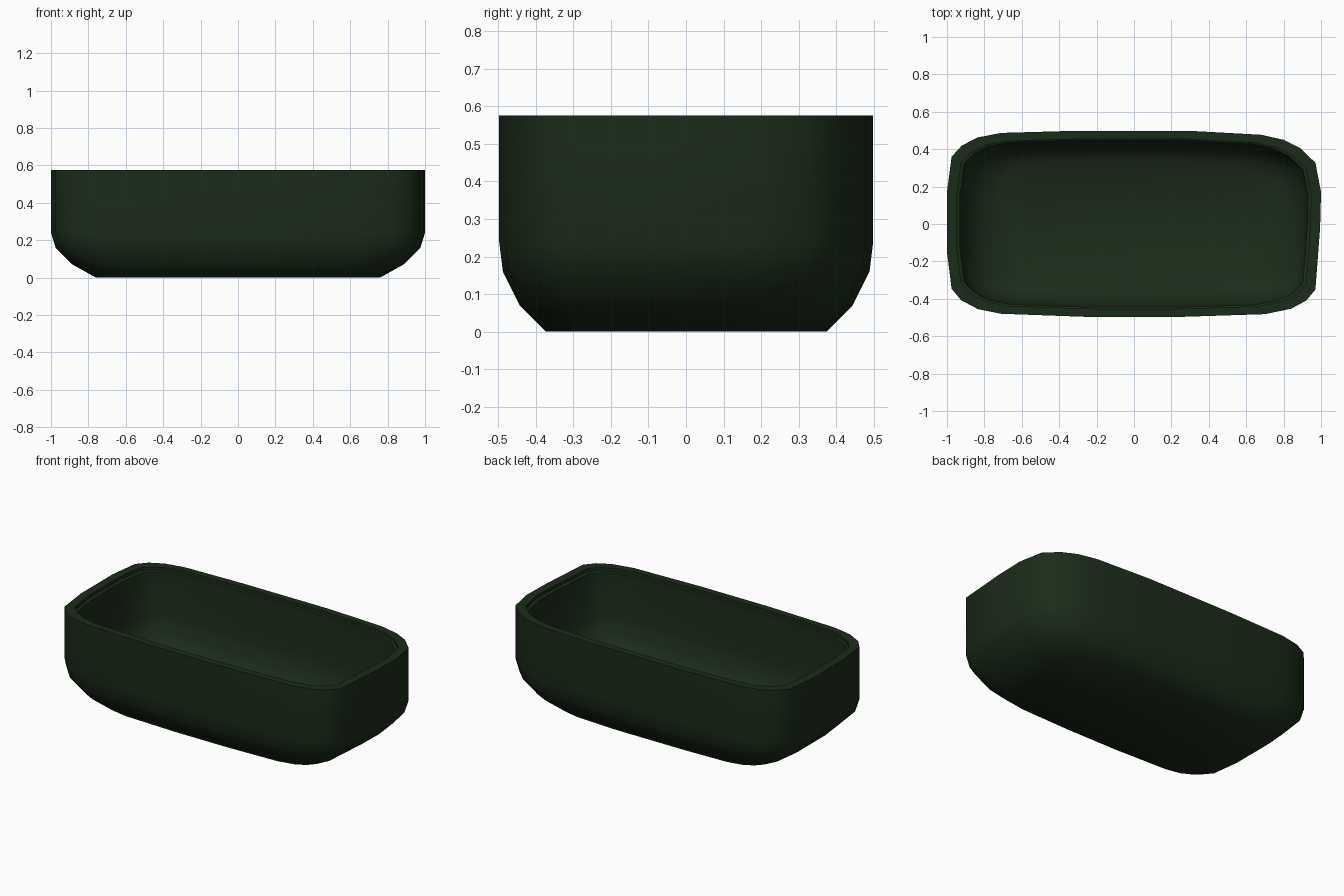
import bpy, bmesh, math

# Plan outline of the basin (counter-clockwise, slightly hand-shaped)
outline = [
    (1.0, 0.17), (0.97, 0.327), (0.89, 0.405), (0.80, 0.45), (0.68, 0.477),
    (0.30, 0.498), (-0.32, 0.498), (-0.71, 0.487), (-0.835, 0.463),
    (-0.92, 0.42), (-0.975, 0.36), (-1.0, 0.17), (-1.0, -0.15),
    (-0.975, -0.347), (-0.925, -0.407), (-0.835, -0.455), (-0.71, -0.48),
    (-0.24, -0.497), (0.24, -0.497), (0.70, -0.482), (0.84, -0.453),
    (0.92, -0.41), (0.97, -0.35), (0.995, -0.02)]

# Wall profile: x scale, y scale, height; outside bottom, over the rim, inside floor
profile = [
    (0.76, 0.75, 0.0), (0.885, 0.89, 0.07), (0.975, 0.98, 0.16),
    (1.0, 1.0, 0.24), (1.0, 1.0, 0.575),
    (0.947, 0.912, 0.575), (0.947, 0.912, 0.555), (0.93, 0.895, 0.55),
    (0.925, 0.89, 0.27), (0.90, 0.86, 0.18), (0.83, 0.79, 0.105),
    (0.72, 0.68, 0.06)]

bm = bmesh.new()
rings = [[bm.verts.new((x * sx, y * sy, z)) for x, y in outline]
         for sx, sy, z in profile]
n = len(outline)
for a, b in zip(rings, rings[1:]):
    for i in range(n):
        j = (i + 1) % n
        bm.faces.new((a[i], a[j], b[j], b[i]))
# Underside and inner floor
bm.faces.new(rings[0][::-1])
bm.faces.new(rings[-1])
bmesh.ops.recalc_face_normals(bm, faces=bm.faces)

mesh = bpy.data.meshes.new("basin")
bm.to_mesh(mesh)
bm.free()
basin = bpy.data.objects.new("basin", mesh)
bpy.context.collection.objects.link(basin)

# Dark green glaze
mat = bpy.data.materials.new("dark_green")
mat.diffuse_color = (0.011, 0.025, 0.010, 1)
mesh.materials.append(mat)

# Smooth walls with a crisp rim
bpy.context.view_layer.objects.active = basin
basin.select_set(True)
bpy.ops.object.shade_smooth_by_angle(angle=math.radians(55))
